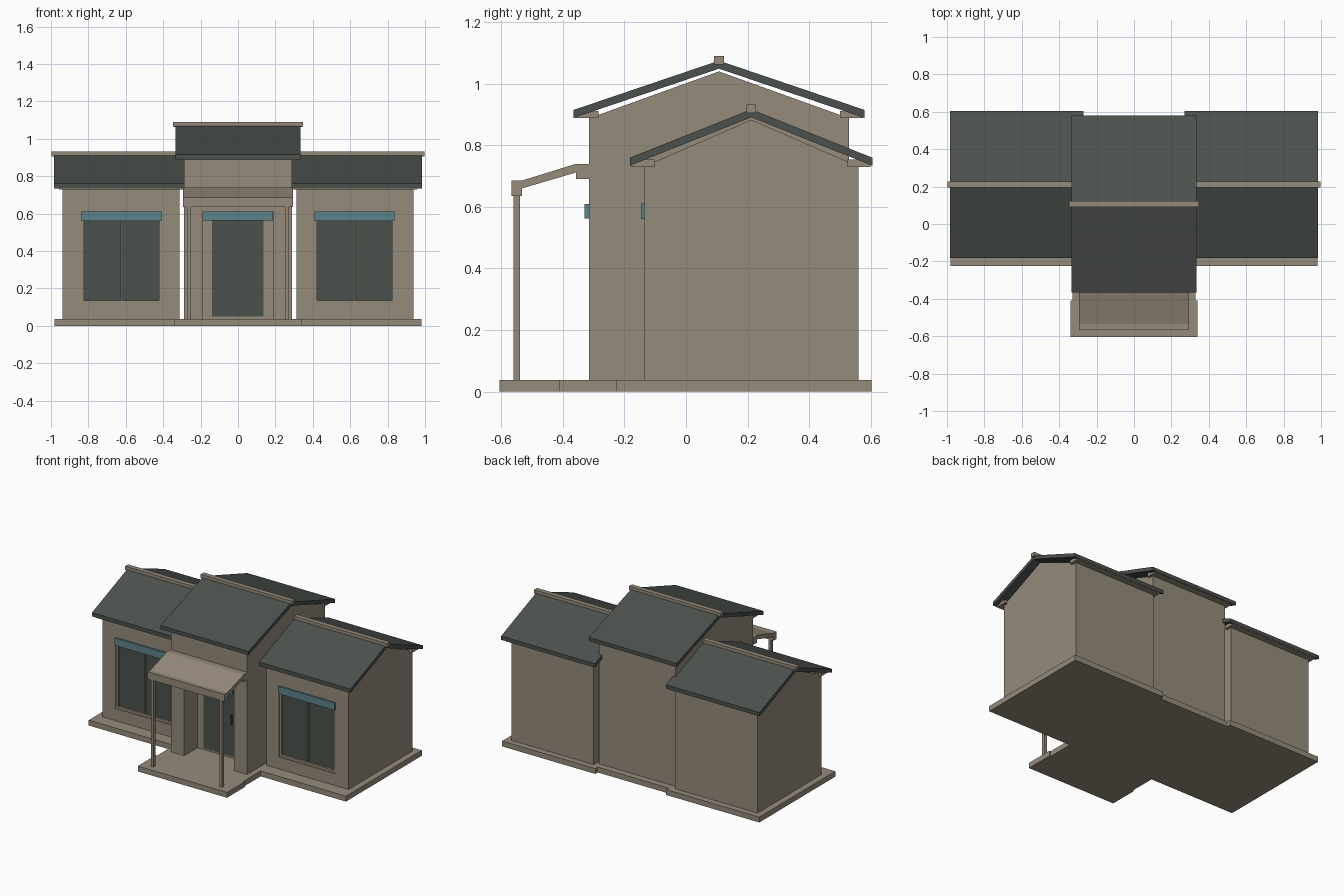
import bpy, bmesh

if "Cube" in bpy.data.objects:
    bpy.data.objects.remove(bpy.data.objects["Cube"])


def material(name, rgb):
    m = bpy.data.materials.new(name)
    m.diffuse_color = (*rgb, 1)
    m.use_nodes = True
    m.node_tree.nodes["Principled BSDF"].inputs["Base Color"].default_value = m.diffuse_color
    return m


STONE = material("warm_beige", (0.305, 0.258, 0.202))
DARK = material("dark_slate", (0.072, 0.083, 0.075))
BLUE = material("teal_blue", (0.107, 0.227, 0.262))


def extrude_x(name, profile, x0, x1, mat):
    """Solid made from a closed (y, z) profile swept from x0 to x1."""
    bm = bmesh.new()
    face = bm.faces.new([bm.verts.new((x0, y, z)) for y, z in profile])
    ext = bmesh.ops.extrude_face_region(bm, geom=[face])
    moved = [v for v in ext["geom"] if isinstance(v, bmesh.types.BMVert)]
    bmesh.ops.translate(bm, verts=moved, vec=(x1 - x0, 0, 0))
    bmesh.ops.recalc_face_normals(bm, faces=bm.faces)
    mesh = bpy.data.meshes.new(name)
    bm.to_mesh(mesh)
    bm.free()
    mesh.materials.append(mat)
    ob = bpy.data.objects.new(name, mesh)
    bpy.context.collection.objects.link(ob)
    return ob


def box(name, x, y, z, mat):
    return extrude_x(name, [(y[0], z[0]), (y[1], z[0]), (y[1], z[1]), (y[0], z[1])],
                     x[0], x[1], mat)


def cut(ob, x, y, z):
    """Cut a box-shaped recess into an object."""
    cutter = box("cutter", x, y, z, ob.data.materials[0])
    mod = ob.modifiers.new("recess", 'BOOLEAN')
    mod.operation, mod.solver, mod.object = 'DIFFERENCE', 'EXACT', cutter
    bpy.context.view_layer.objects.active = ob
    bpy.ops.object.modifier_apply(modifier=mod.name)
    bpy.data.objects.remove(cutter)


def roof(name, x, eave, ridge_y, eave_z, ridge_z, cap_x, t=0.026):
    """Two-sided roof sheet with plumb eaves and a ridge cap."""
    (y0, y1) = eave
    extrude_x(name + "_roof", [(y0, eave_z - t), (ridge_y, ridge_z - t), (y1, eave_z - t),
                               (y1, eave_z), (ridge_y, ridge_z), (y0, eave_z)], *x, DARK)
    box(name + "_ridge_cap", cap_x, (ridge_y - 0.016, ridge_y + 0.016),
        (ridge_z - 0.012, ridge_z + 0.015), STONE)


# central block: slab, walls with door recess, gable, soffits, roof
box("central_slab", (-0.33, 0.33), (-0.41, 0.575), (0, 0.037), STONE)
box("porch_slab", (-0.34, 0.34), (-0.605, -0.41), (0, 0.037), STONE)
walls = box("central_walls", (-0.29, 0.29), (-0.315, 0.53), (0.037, 0.888), STONE)
cut(walls, (-0.19, 0.19), (-0.4, -0.17), (0.0, 0.61))
extrude_x("central_gable", [(-0.315, 0.888), (0.53, 0.888), (0.107, 1.04)], -0.29, 0.29, STONE)
for y in ((-0.36, -0.285), (0.5, 0.575)):
    box("central_soffit", (-0.31, 0.31), y, (0.888, 0.912), STONE)
roof("central", (-0.335, 0.335), (-0.365, 0.58), 0.107, 0.915, 1.075, (-0.348, 0.348))

# door
box("door", (-0.14, 0.135), (-0.176, -0.165), (0.05, 0.565), DARK)
box("door_handle", (0.073, 0.081), (-0.184, -0.175), (0.27, 0.34), DARK)
box("door_lintel", (-0.19, 0.187), (-0.329, -0.315), (0.562, 0.61), BLUE)

# porch canopy: one profile with wall plate, sloped sheet and front beam
extrude_x("porch_canopy", [(-0.567, 0.635), (-0.533, 0.635), (-0.533, 0.66), (-0.357, 0.712),
                           (-0.357, 0.69), (-0.315, 0.69), (-0.315, 0.74), (-0.357, 0.74),
                           (-0.535, 0.685), (-0.567, 0.685)], -0.293, 0.293, STONE)

for s, side in ((-1, "left"), (1, "right")):
    def span(a, b):
        return tuple(sorted((s * a, s * b)))

    # porch post
    box(side + "_porch_post", span(0.25, 0.272), (-0.561, -0.539), (0.037, 0.637), STONE)

    # wing: slab, walls with window recess, gable, soffits, roof
    box(side + "_wing_slab", span(0.27, 0.98), (-0.225, 0.602), (0, 0.037), STONE)
    wing = box(side + "_wing_walls", span(0.312, 0.937), (-0.135, 0.56), (0.037, 0.732), STONE)
    cut(wing, span(0.408, 0.838), (-0.3, -0.105), (0.12, 0.61))
    extrude_x(side + "_wing_gable", [(-0.135, 0.732), (0.56, 0.732), (0.212, 0.883)],
              *span(0.312, 0.937), STONE)
    for y in ((-0.178, -0.103), (0.525, 0.6)):
        box(side + "_wing_soffit", span(0.295, 0.957), y, (0.73, 0.754), STONE)
    roof(side + "_wing", span(0.27, 0.985), (-0.182, 0.605), 0.212, 0.76, 0.917,
         span(0.26, 0.997))

    # window: glass, frame bars, mullion and coloured lintel
    box(side + "_window_glass", span(0.41, 0.836), (-0.116, -0.107), (0.122, 0.6), DARK)
    for a, b, z in ((0.408, 0.422, (0.12, 0.61)), (0.824, 0.838, (0.12, 0.61)),
                    (0.619, 0.627, (0.134, 0.565)), (0.422, 0.824, (0.12, 0.136)),
                    (0.422, 0.824, (0.56, 0.61))):
        box(side + "_window_frame", span(a, b), (-0.13, -0.105), z, STONE)
    box(side + "_window_lintel", span(0.408, 0.838), (-0.146, -0.13), (0.56, 0.611), BLUE)
